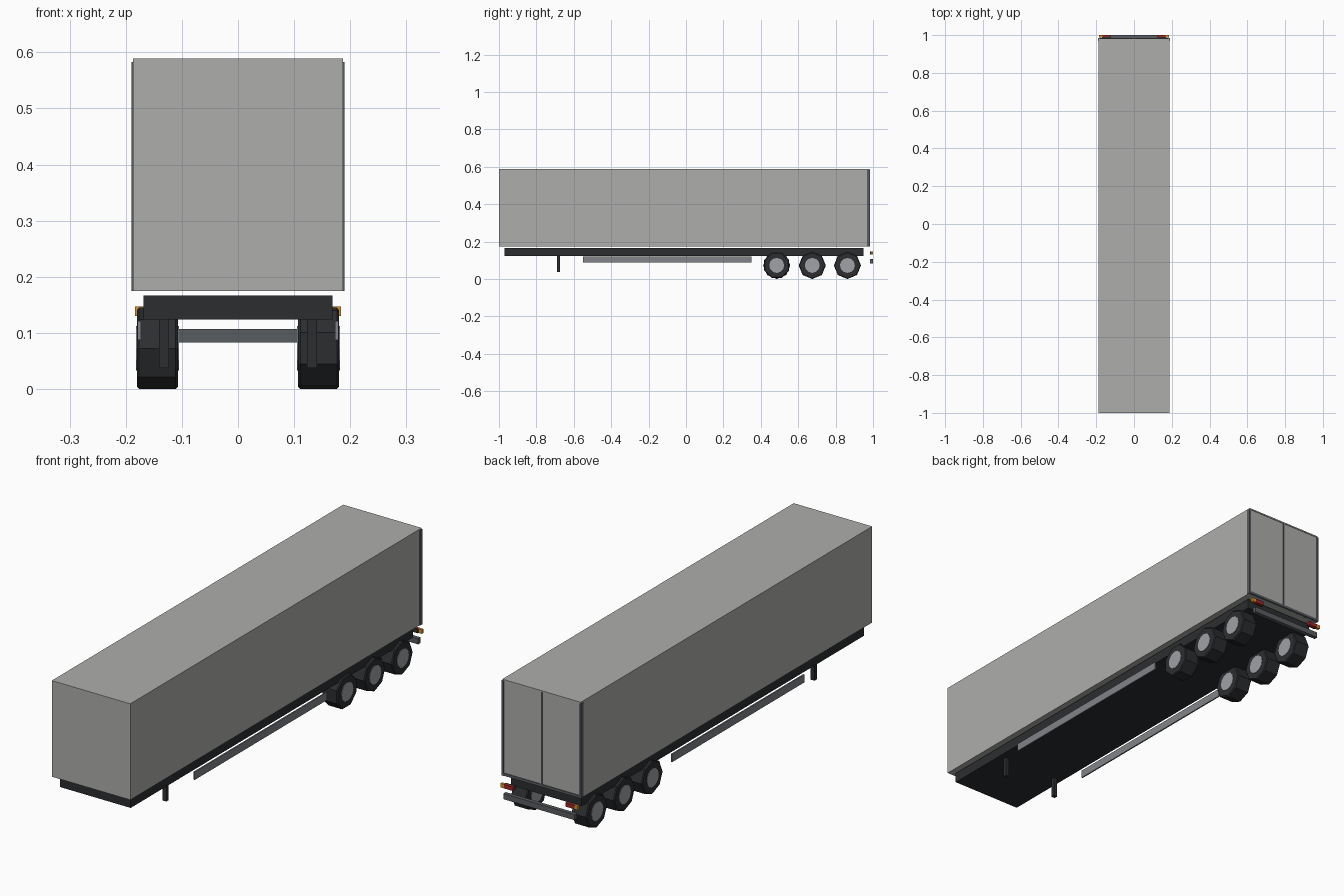
import bpy, bmesh, math
from mathutils import Matrix

if "Cube" in bpy.data.objects:
    bpy.data.objects.remove(bpy.data.objects["Cube"])


def material(name, color):
    m = bpy.data.materials.new(name)
    m.diffuse_color = (*color, 1)
    m.use_nodes = True
    m.node_tree.nodes["Principled BSDF"].inputs["Base Color"].default_value = m.diffuse_color
    return m


BLACK = material("black", (0.025, 0.027, 0.03))
DARK = material("dark_grey", (0.10, 0.11, 0.12))
STEEL = material("steel", (0.22, 0.23, 0.25))
RIM = material("rim", (0.35, 0.36, 0.38))
RED = material("red", (0.35, 0.02, 0.02))
AMBER = material("amber", (0.7, 0.3, 0.03))
BODY = material("body", (0.42, 0.42, 0.41))


def finish(name, bm, mat):
    me = bpy.data.meshes.new(name)
    bm.to_mesh(me)
    bm.free()
    ob = bpy.data.objects.new(name, me)
    bpy.context.collection.objects.link(ob)
    me.materials.append(mat)
    return ob


def box(name, x, y, z, mat):
    """Box from (min, max) ranges."""
    bm = bmesh.new()
    bmesh.ops.create_cube(bm, size=1)
    for v in bm.verts:
        for i, (lo, hi) in enumerate((x, y, z)):
            v.co[i] = hi if v.co[i] > 0 else lo
    return finish(name, bm, mat)


def pair(name, x, y, z, mat):
    """Left and right copies of a box given by its +x range."""
    box(name + "_right", x, y, z, mat)
    box(name + "_left", (-x[1], -x[0]), y, z, mat)


def drum(name, x, y, z, r, sides, turn, mat, bevel=0):
    """Low-poly cylinder along x."""
    bm = bmesh.new()
    m = (Matrix.Translation(((x[0] + x[1]) / 2, y, z))
         @ Matrix.Rotation(turn, 4, 'X') @ Matrix.Rotation(math.pi / 2, 4, 'Y'))
    bmesh.ops.create_cone(bm, cap_ends=True, segments=sides, radius1=r,
                          radius2=r, depth=x[1] - x[0], matrix=m)
    if bevel:
        rims = [e for e in bm.edges if any(len(f.verts) > 4 for f in e.link_faces)]
        bmesh.ops.bevel(bm, geom=rims, offset=bevel, segments=1, affect='EDGES')
    return finish(name, bm, mat)


# Cargo box and roof
box("cargo_box", (-0.187, 0.187), (-1.0, 0.975), (0.175, 0.583), BODY)
box("roof_panel", (-0.187, 0.187), (-1.0, 0.983), (0.583, 0.589), BODY)

# Rear door frame, doors and centre seam
pair("door_post", (0.181, 0.19), (0.968, 0.985), (0.175, 0.583), DARK)
box("door_sill", (-0.181, 0.181), (0.97, 0.984), (0.175, 0.186), DARK)
pair("rear_door", (0.003, 0.181), (0.97, 0.981), (0.186, 0.583), BODY)
box("door_seam", (-0.003, 0.003), (0.97, 0.984), (0.186, 0.583), DARK)

# Chassis, landing legs, side guards
box("chassis", (-0.168, 0.168), (-0.97, 0.95), (0.124, 0.167), BLACK)
pair("landing_leg", (0.123, 0.141), (-0.689, -0.673), (0.037, 0.126), BLACK)
pair("side_guard", (0.173, 0.179), (-0.55, 0.35), (0.087, 0.121), STEEL)

# Rear bumper and lamps
box("rear_bumper", (-0.17, 0.17), (0.983, 1.0), (0.083, 0.107), DARK)
pair("lamp_housing", (0.125, 0.168), (0.983, 0.99), (0.13, 0.147), BLACK)
pair("tail_lamp", (0.125, 0.168), (0.99, 1.0), (0.13, 0.147), RED)
pair("marker_lamp", (0.168, 0.184), (0.988, 1.0), (0.13, 0.147), AMBER)

# Three axles of wheels with hub discs on both faces
for i, y in enumerate((0.485, 0.675, 0.863)):
    for side, s in (("right", 1), ("left", -1)):
        turn = math.pi / 8 if (i == 0 and s == 1) else 0
        span = sorted((s * 0.107, s * 0.180))
        hub = sorted((s * 0.105, s * 0.182))
        drum(f"tyre_{i + 1}_{side}", span, y, 0.0725, 0.0725, 8, turn, BLACK, 0.004)
        drum(f"hub_{i + 1}_{side}", hub, y, 0.0725, 0.040, 12, 0, RIM)
